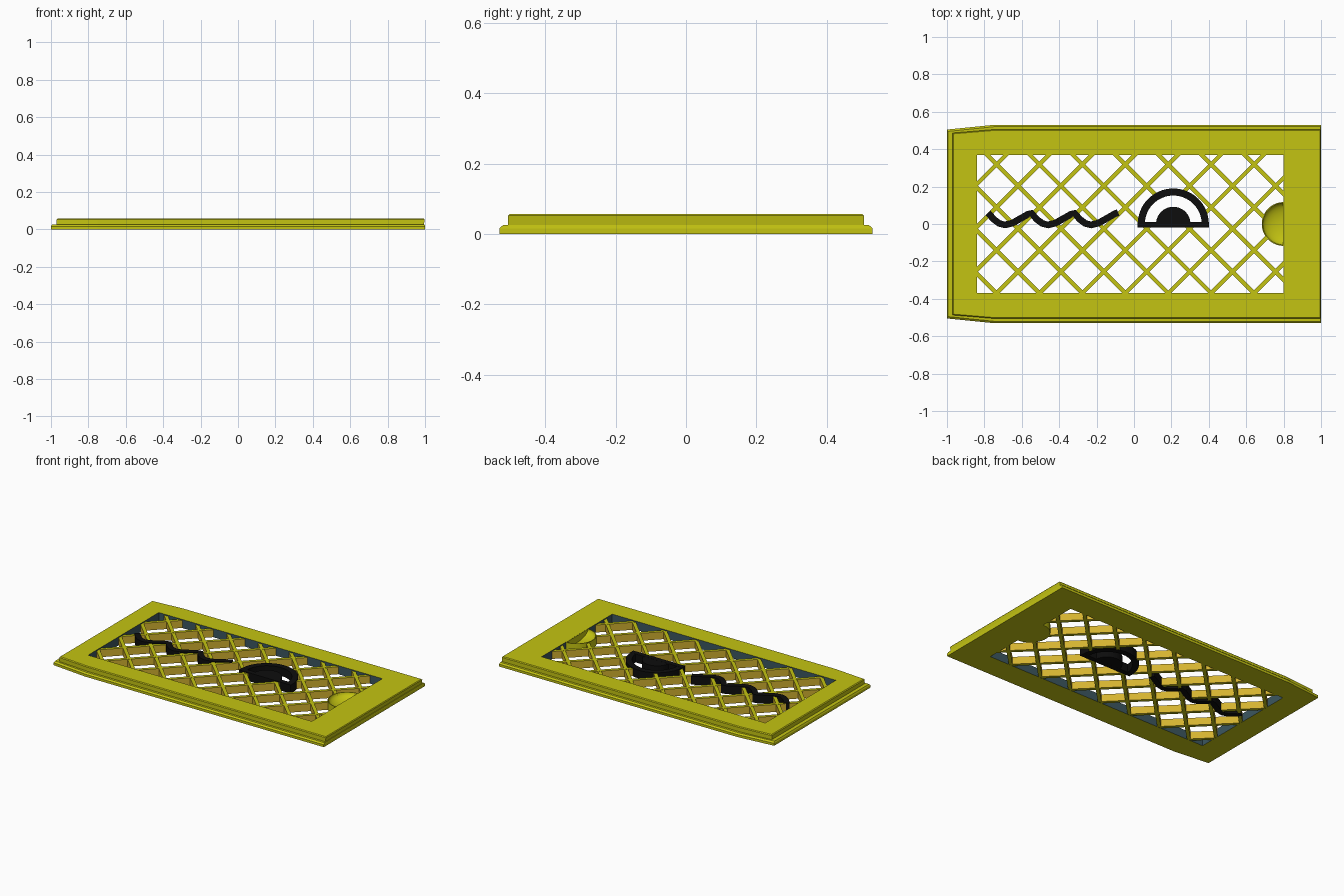
import bpy, bmesh, math

if "Cube" in bpy.data.objects:
    bpy.data.objects.remove(bpy.data.objects["Cube"])

def material(name, rgb):
    m = bpy.data.materials.new(name)
    m.diffuse_color = (*rgb, 1)
    m.use_nodes = True
    m.node_tree.nodes["Principled BSDF"].inputs["Base Color"].default_value = m.diffuse_color
    return m

YELLOW = material("olive yellow", (0.55, 0.55, 0.006))
GOLD = material("gold", (0.66, 0.45, 0.03))
SLATE = material("dark slate", (0.045, 0.095, 0.115))
BLACK = material("black", (0.004, 0.004, 0.004))

def finish(bm, name, mats, smooth=False):
    bmesh.ops.recalc_face_normals(bm, faces=bm.faces)
    me = bpy.data.meshes.new(name)
    bm.to_mesh(me)
    bm.free()
    ob = bpy.data.objects.new(name, me)
    bpy.context.collection.objects.link(ob)
    for m in mats:
        me.materials.append(m)
    if smooth:
        bpy.context.view_layer.objects.active = ob
        ob.select_set(True)
        bpy.ops.object.shade_smooth_by_angle()
        ob.select_set(False)
    return ob

def prism(bm, pts, z0, z1, side_mat=0):
    lo = [bm.verts.new((x, y, z0)) for x, y in pts]
    hi = [bm.verts.new((x, y, z1)) for x, y in pts]
    bm.faces.new(lo[::-1])
    bm.faces.new(hi)
    n = len(pts)
    for i in range(n):
        j = (i + 1) % n
        bm.faces.new((lo[i], lo[j], hi[j], hi[i])).material_index = side_mat

def ribbon(bm, path, half, z0, z1):
    """Thick strip following an open path."""
    left, right = [], []
    for i, (x, y) in enumerate(path):
        ax, ay = path[max(i - 1, 0)]
        bx, by = path[min(i + 1, len(path) - 1)]
        d = math.hypot(bx - ax, by - ay)
        nx, ny = -(by - ay) / d * half, (bx - ax) / d * half
        left.append((x + nx, y + ny))
        right.append((x - nx, y - ny))
    rings = [[bm.verts.new((*p, z)) for p, z in
              ((left[i], z0), (right[i], z0), (right[i], z1), (left[i], z1))]
             for i in range(len(path))]
    for a, b in zip(rings, rings[1:]):
        for k in range(4):
            m = (k + 1) % 4
            bm.faces.new((a[k], a[m], b[m], b[k]))
    bm.faces.new(rings[0])
    bm.faces.new(rings[-1][::-1])

TOP = 0.057
X0, X1, Y1 = -0.84, 0.80, 0.37     # opening

# Frame: stepped rim swept round the outline, with a straight opening
def outline(right, left, h, taper):
    half = [(right, -h), (-0.75, -h), (left, -h + taper)]
    return half + [(x, -y) for x, y in half[::-1]]

levels = [(outline(X1, X0, Y1, 0), 0), (outline(1, -1, 0.53, 0.025), 0),
          (outline(1, -1, 0.53, 0.025), 0.016),
          (outline(0.998, -0.995, 0.52, 0.025), 0.025),
          (outline(0.994, -0.97, 0.505, 0.018), 0.025),
          (outline(0.998, -0.97, 0.505, 0.018), 0.052),
          (outline(0.994, -0.965, 0.50, 0.018), TOP),
          (outline(X1, X0, Y1, 0), TOP)]
bm = bmesh.new()
loops = [[bm.verts.new((x, y, z)) for x, y in pts] for pts, z in levels]
for i, a in enumerate(loops):
    b = loops[(i + 1) % len(loops)]
    for k in range(6):
        m = (k + 1) % 6
        f = bm.faces.new((a[k], a[m], b[m], b[k]))
        f.material_index = 1 if i == len(loops) - 1 else 0
finish(bm, "frame", [YELLOW, SLATE])

# Lattice: diagonal bars, interrupted by the emblem and the finger scoop
CX, R = 0.21, 0.19
def blocked(x, y):
    emblem = y > -0.01 and math.hypot(x - CX, y) < R - 0.015
    return emblem or math.hypot(x - X1, y) < 0.112

bm = bmesh.new()
STEP, W, PITCH = 0.004, 0.011, 0.2295
for s in (1, -1):
    for k in range(-5, 13):
        base = -0.735 + PITCH * k
        run = []
        for i in range(-8, 196):
            y = -Y1 + i * STEP
            x = base + s * (y + Y1)
            inside = X0 - 0.014 < x < X1 + 0.014 and abs(y) < Y1 + 0.014
            if inside and not blocked(x, y):
                run.append((x, y))
            if run and (not inside or blocked(x, y) or i == 195):
                if len(run) > 4:
                    (ax, ay), (bx, by) = run[0], run[-1]
                    ox, oy = -W * 0.707, s * W * 0.707
                    prism(bm, [(ax + ox, ay + oy), (bx + ox, by + oy),
                               (bx - ox, by - oy), (ax - ox, ay - oy)],
                          0.001, 0.05 + 0.0003 * s, 1)
                run = []
finish(bm, "lattice", [YELLOW, GOLD])

# Finger scoop: half dish against the end of the opening
bm = bmesh.new()
prof = [(0.0, 0.0005), (0.117, 0.0005), (0.117, 0.0565), (0.112, 0.0565)]
prof += [(0.112 * math.cos(t), 0.0565 - 0.045 * math.sin(t))
         for t in [math.pi / 2 * i / 8 for i in range(1, 9)]]
N = 32
cols = []
for i in range(N + 1):
    a = math.pi / 2 + math.pi * i / N
    cols.append([bm.verts.new((X1 + r * math.cos(a), r * math.sin(a), z)) for r, z in prof])
for a, b in zip(cols, cols[1:]):
    for k in range(len(prof) - 1):
        bm.faces.new((a[k], b[k], b[k + 1], a[k + 1]))
bmesh.ops.remove_doubles(bm, verts=bm.verts, dist=0.0002)
finish(bm, "finger_scoop", [YELLOW], smooth=True)

# Scoop back plate
bm = bmesh.new()
prism(bm, [(X1 - 0.003, -0.112), (X1 + 0.001, -0.112),
           (X1 + 0.001, 0.112), (X1 - 0.003, 0.112)], 0.001, 0.0565)
finish(bm, "scoop_back", [YELLOW])

# Half-round emblem: arch, base bar and inner half disc
def arc(r, n=32):
    return [(CX + r * math.cos(math.pi * i / n), r * math.sin(math.pi * i / n))
            for i in range(n + 1)]

bm = bmesh.new()
ribbon(bm, arc(R - 0.019), 0.019, 0.0006, 0.0555)
finish(bm, "emblem_arch", [BLACK])
bm = bmesh.new()
prism(bm, [(CX - R, -0.02), (CX + R, -0.02), (CX + R, 0.012), (CX - R, 0.012)], 0.0003, 0.056)
finish(bm, "emblem_base", [BLACK])
bm = bmesh.new()
prism(bm, arc(0.092), 0.0006, 0.0555)
finish(bm, "emblem_half_disc", [BLACK])

# Wavy strip with rounded troughs and pointed crests
wave = [(0, 0.06), (0.03, 0.025), (0.06, 0.003), (0.09, -0.005),
        (0.13, 0.005), (0.18, 0.033), (0.215, 0.053)]
path = [(-0.78 + 0.23 * k + x, y) for k in range(3) for x, y in wave] + [(-0.085, 0.062)]
bm = bmesh.new()
ribbon(bm, path, 0.018, 0.0005, 0.0555)
finish(bm, "wavy_strip", [BLACK])
